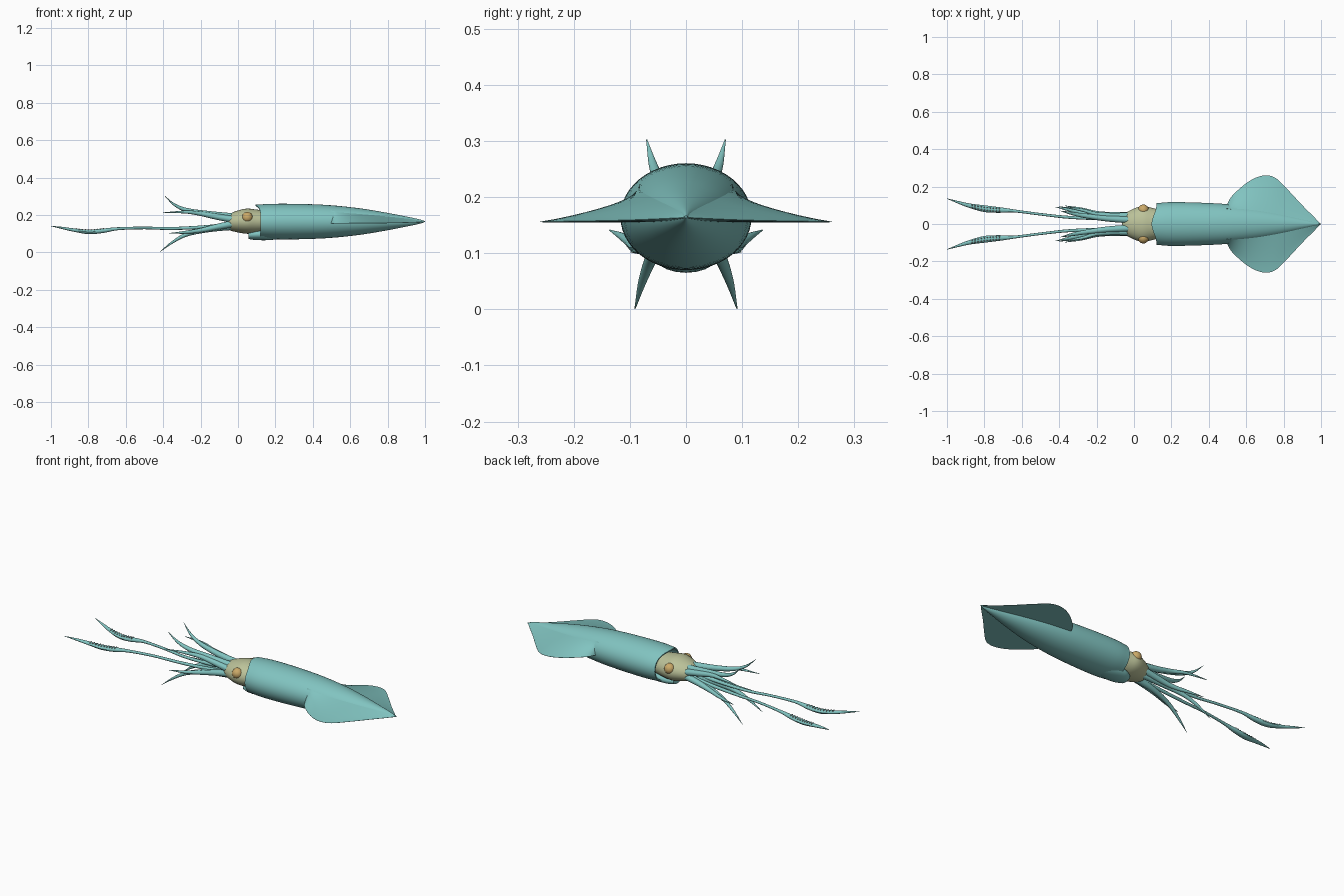
import bpy, bmesh
from math import sin, cos, pi
from mathutils import Vector

cube = bpy.data.objects.get("Cube")
if cube:
    bpy.data.objects.remove(cube, do_unlink=True)


def material(name, rgb):
    m = bpy.data.materials.new(name)
    m.use_nodes = True
    m.diffuse_color = (*rgb, 1)
    m.node_tree.nodes["Principled BSDF"].inputs["Base Color"].default_value = (*rgb, 1)
    return m


TEAL = material("teal_skin", (0.22, 0.55, 0.53))
CREAM = material("pale_head", (0.50, 0.54, 0.32))
GOLD = material("gold_eye", (0.60, 0.40, 0.14))
DUSK = material("dusky_sucker", (0.30, 0.30, 0.31))
MID = 0.165  # height of the body axis


def finish(bm, name, mat, angle=40):
    bmesh.ops.remove_doubles(bm, verts=bm.verts, dist=0.00005)
    bmesh.ops.recalc_face_normals(bm, faces=bm.faces)
    mesh = bpy.data.meshes.new(name)
    bm.to_mesh(mesh)
    bm.free()
    mesh.materials.append(mat)
    ob = bpy.data.objects.new(name, mesh)
    bpy.context.collection.objects.link(ob)
    bpy.ops.object.select_all(action='DESELECT')
    ob.select_set(True)
    bpy.context.view_layer.objects.active = ob
    bpy.ops.object.shade_smooth_by_angle(angle=angle * pi / 180)
    return ob


def smooth_path(points, steps=5):
    """Catmull-Rom resampling of tuples of any length."""
    pts = [Vector(p) for p in points]
    pts = [2 * pts[0] - pts[1]] + pts + [2 * pts[-1] - pts[-2]]
    out = []
    for a, b, c, d in zip(pts, pts[1:], pts[2:], pts[3:]):
        for i in range(steps):
            t = i / steps
            out.append(0.5 * (2 * b + (c - a) * t + (2 * a - 5 * b + 4 * c - d) * t ** 2
                              + (3 * b - a - 3 * c + d) * t ** 3))
    return out + [pts[-2]]


def skin(bm, rings):
    """Join closed rings of points and cap both ends."""
    loops = [[bm.verts.new(p) for p in ring] for ring in rings]
    for a, b in zip(loops, loops[1:]):
        for i in range(len(a)):
            j = (i + 1) % len(a)
            bm.faces.new((a[i], a[j], b[j], b[i]))
    bm.faces.new(loops[0])
    bm.faces.new(loops[-1])


def oval(x, y, z, ry, rz, n, lobe=0.0):
    """Upright ring; lobe pushes its top forward."""
    angles = [2 * pi * i / n for i in range(n)]
    return [(x - lobe * max(0, sin(a)) ** 6, y + ry * cos(a), z + rz * sin(a)) for a in angles]


def loft(name, mat, stations, n=12, steps=5):
    bm = bmesh.new()
    skin(bm, [oval(*s[:3], max(s[3], 0.0004), max(s[4], 0.0004), n)
              for s in (tuple(v) for v in smooth_path(stations, steps))])
    return finish(bm, name, mat)


# Mantle: pointed hollow tube with a wavy open rim
outer = smooth_path([(0.12, 0.111, 0.090), (0.2, 0.117, 0.095), (0.35, 0.114, 0.094),
                     (0.5, 0.106, 0.087), (0.65, 0.088, 0.071), (0.78, 0.062, 0.050),
                     (0.9, 0.030, 0.027), (0.97, 0.010, 0.012), (1.0, 0.002, 0.002)])
inner = [(0.26, 0.085, 0.07), (0.12, 0.104, 0.083)]
bm = bmesh.new()
skin(bm, [oval(x, 0, MID, ry, rz, 48, 0.026 * max(0, 1 - (x - 0.12) / 0.14))
          for x, ry, rz in inner + [tuple(v) for v in outer]])
finish(bm, "mantle", TEAL)

# Funnel under the collar
loft("funnel", TEAL, [(0.30, 0, 0.105, 0.03, 0.02), (0.18, 0, 0.098, 0.055, 0.031),
                      (0.10, 0, 0.096, 0.055, 0.030), (0.055, 0, 0.092, 0.036, 0.02)], 20)

# Head
loft("head", CREAM, [(-0.065, 0, 0.162, 0.035, 0.03), (-0.05, 0, 0.162, 0.055, 0.042),
                     (-0.01, 0, 0.165, 0.078, 0.056), (0.045, 0, 0.167, 0.096, 0.067),
                     (0.10, 0, 0.165, 0.085, 0.064), (0.2, 0, 0.165, 0.06, 0.05)], 32)

# Fins: flat below, sloping up to a ridge on the mantle
OUTLINE = [(0.495, 0.10), (0.52, 0.145), (0.56, 0.185), (0.61, 0.225), (0.66, 0.251),
           (0.71, 0.26), (0.76, 0.244), (0.82, 0.186), (0.90, 0.100), (0.96, 0.040), (0.995, 0.004)]


def fin(name, side):
    bm = bmesh.new()
    rings = []
    for x, edge in smooth_path(OUTLINE, 4):
        s = (1 - x) / 0.5
        ridge = min(0.082 * s, edge * 0.85)
        top = MID + 0.057 * s ** 0.72
        base = 0.155 + 0.008 * (1 - s) ** 4
        ring = [(x, side * ridge * 0.6, base)]
        for i in range(9):
            v = i / 8
            ring.append((x, side * (ridge + (edge - ridge) * v),
                         base + 0.001 + (top - base) * (1 - v) ** 1.15))
        rings.append(ring + [(x, side * edge, base)])
    skin(bm, rings)
    finish(bm, name, TEAL, 30)


# Four pairs of arms as x, y, z centre lines
ARMS = {
    "dorsal_arm": [(-0.02, 0.022, 0.190), (-0.15, 0.030, 0.205), (-0.27, 0.045, 0.225),
                   (-0.34, 0.058, 0.255), (-0.392, 0.070, 0.302)],
    "upper_side_arm": [(-0.02, 0.042, 0.175), (-0.12, 0.044, 0.192), (-0.20, 0.052, 0.207),
                       (-0.28, 0.075, 0.216), (-0.40, 0.093, 0.213)],
    "lower_side_arm": [(-0.02, 0.044, 0.155), (-0.12, 0.048, 0.135), (-0.20, 0.058, 0.118),
                       (-0.28, 0.080, 0.108), (-0.37, 0.098, 0.102)],
    "ventral_arm": [(-0.02, 0.024, 0.140), (-0.15, 0.035, 0.125), (-0.27, 0.058, 0.098),
                    (-0.35, 0.076, 0.055), (-0.42, 0.091, 0.001)],
}
ARM_RADII = [0.019, 0.016, 0.012, 0.008, 0.001]

# Long feeding tentacle with a leaf-shaped club: x, y, z, half width, half height
TENTACLE = [(-0.02, 0.025, 0.155, 0.013, 0.013), (-0.15, 0.028, 0.138, 0.010, 0.010),
            (-0.35, 0.036, 0.128, 0.008, 0.008), (-0.50, 0.052, 0.131, 0.007, 0.007),
            (-0.64, 0.070, 0.127, 0.008, 0.008), (-0.72, 0.075, 0.116, 0.015, 0.012),
            (-0.80, 0.082, 0.110, 0.018, 0.012), (-0.88, 0.098, 0.120, 0.012, 0.009),
            (-0.94, 0.116, 0.131, 0.007, 0.006), (-1.0, 0.136, 0.141, 0.001, 0.001)]

for label, side in (("left", 1), ("right", -1)):
    for part, path in ARMS.items():
        loft(part + "_" + ("back" if side > 0 else "front"), TEAL,
             [(x, side * y, z, r, r) for (x, y, z), r in zip(path, ARM_RADII)])
    where = "back" if side > 0 else "front"
    fin("fin_" + where, side)
    loft("tentacle_" + where, TEAL, [(x, side * y, z, ry, rz) for x, y, z, ry, rz in TENTACLE])

    # Eye bulging from the head
    bm = bmesh.new()
    bmesh.ops.create_uvsphere(bm, u_segments=24, v_segments=14, radius=0.029)
    bmesh.ops.translate(bm, verts=bm.verts, vec=(0.05, side * 0.075, 0.187))
    finish(bm, "eye_" + where, GOLD)

    # Rows of small suckers on top of the club
    bm = bmesh.new()
    for x, y, z, ry, rz in smooth_path(TENTACLE, 5):
        if -0.87 < x < -0.71:
            for k in (-0.45, 0.45):
                made = bmesh.ops.create_uvsphere(bm, u_segments=8, v_segments=5, radius=0.004)
                bmesh.ops.translate(bm, verts=made["verts"],
                                    vec=(x, side * y + k * ry, z + rz * 0.85))
    finish(bm, "suckers_" + where, DUSK)
